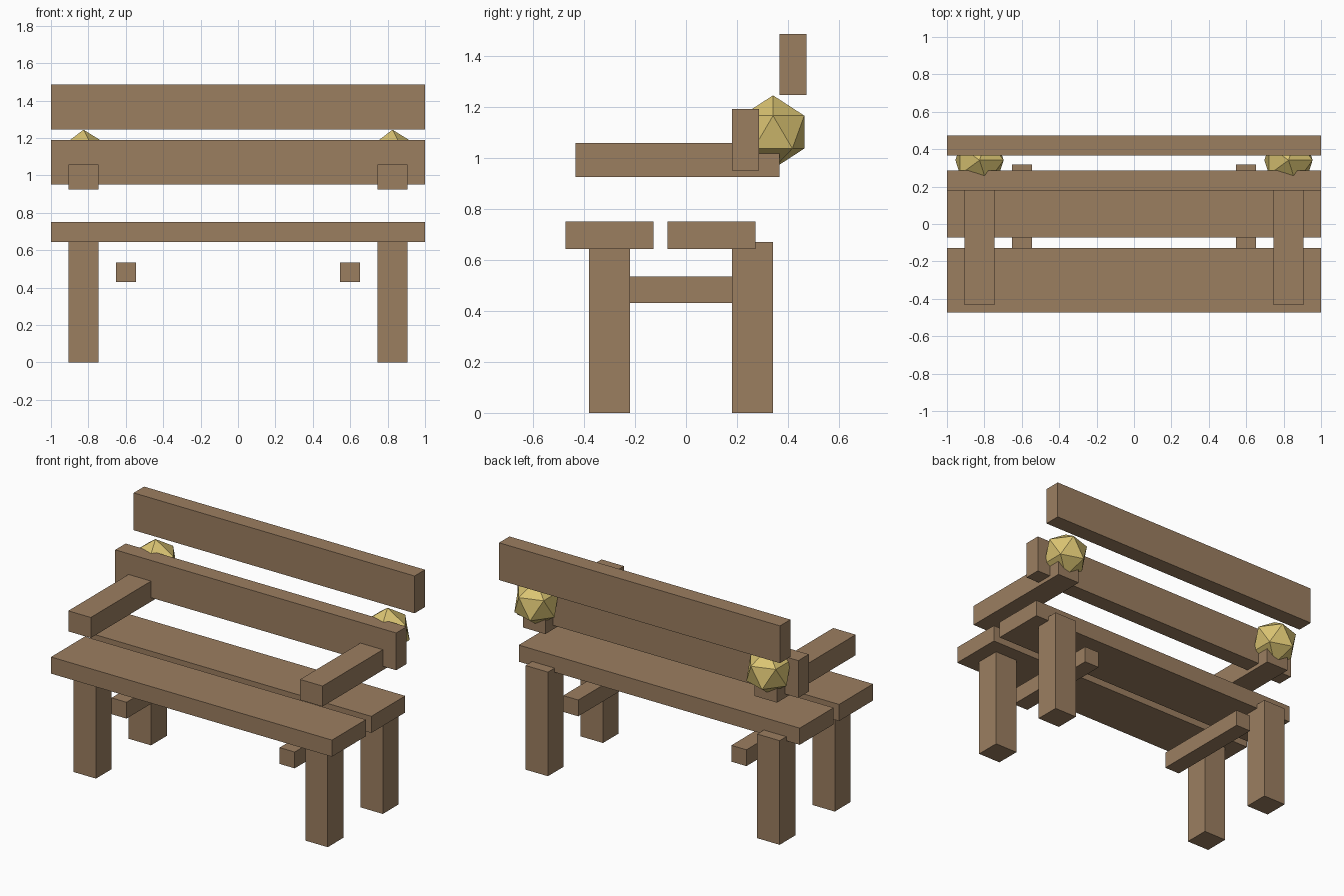
import bpy

default = bpy.data.objects.get("Cube")
if default:
    bpy.data.objects.remove(default, do_unlink=True)


def make_material(name, color):
    mat = bpy.data.materials.new(name)
    mat.use_nodes = True
    mat.diffuse_color = color
    bsdf = next(n for n in mat.node_tree.nodes if n.type == 'BSDF_PRINCIPLED')
    bsdf.inputs["Base Color"].default_value = color
    return mat


wood = make_material("brown wood", (0.33, 0.21, 0.118, 1))
gold = make_material("pale gold", (0.70, 0.55, 0.17, 1))


def beam(name, x, y, z):
    """Box spanning the (low, high) range on each axis."""
    spans = (x, y, z)
    bpy.ops.mesh.primitive_cube_add(size=1, location=[(a + b) / 2 for a, b in spans])
    obj = bpy.context.object
    obj.name = name
    obj.scale = [b - a for a, b in spans]
    bpy.ops.object.transform_apply(location=False, rotation=False, scale=True)
    obj.data.materials.append(wood)


# Full-width planks: seat and backrest
full = (-1, 1)
beam("front_seat_plank", full, (-0.473, -0.128), (0.643, 0.75))
beam("rear_seat_plank", full, (-0.073, 0.272), (0.643, 0.75))
beam("lower_back_plank", full, (0.18, 0.286), (0.95, 1.19))
beam("upper_back_plank", full, (0.367, 0.473), (1.245, 1.485))

# Parts repeated on both sides
for side, s in (("left", 1), ("right", -1)):
    post = sorted((s * 0.745, s * 0.905))
    rail = sorted((s * 0.545, s * 0.652))
    beam(side + "_front_leg", post, (-0.38, -0.22), (0, 0.67))
    beam(side + "_rear_leg", post, (0.18, 0.34), (0, 0.67))
    beam(side + "_stretcher", rail, (-0.355, 0.317), (0.43, 0.535))
    beam(side + "_armrest", post, (-0.433, 0.367), (0.925, 1.057))

    # Faceted ornament at the rear of each armrest
    bpy.ops.mesh.primitive_ico_sphere_add(
        subdivisions=1, radius=0.144, location=(s * 0.826, 0.341, 1.1))
    ball = bpy.context.object
    ball.name = side + "_faceted_ball"
    ball.data.materials.append(gold)
